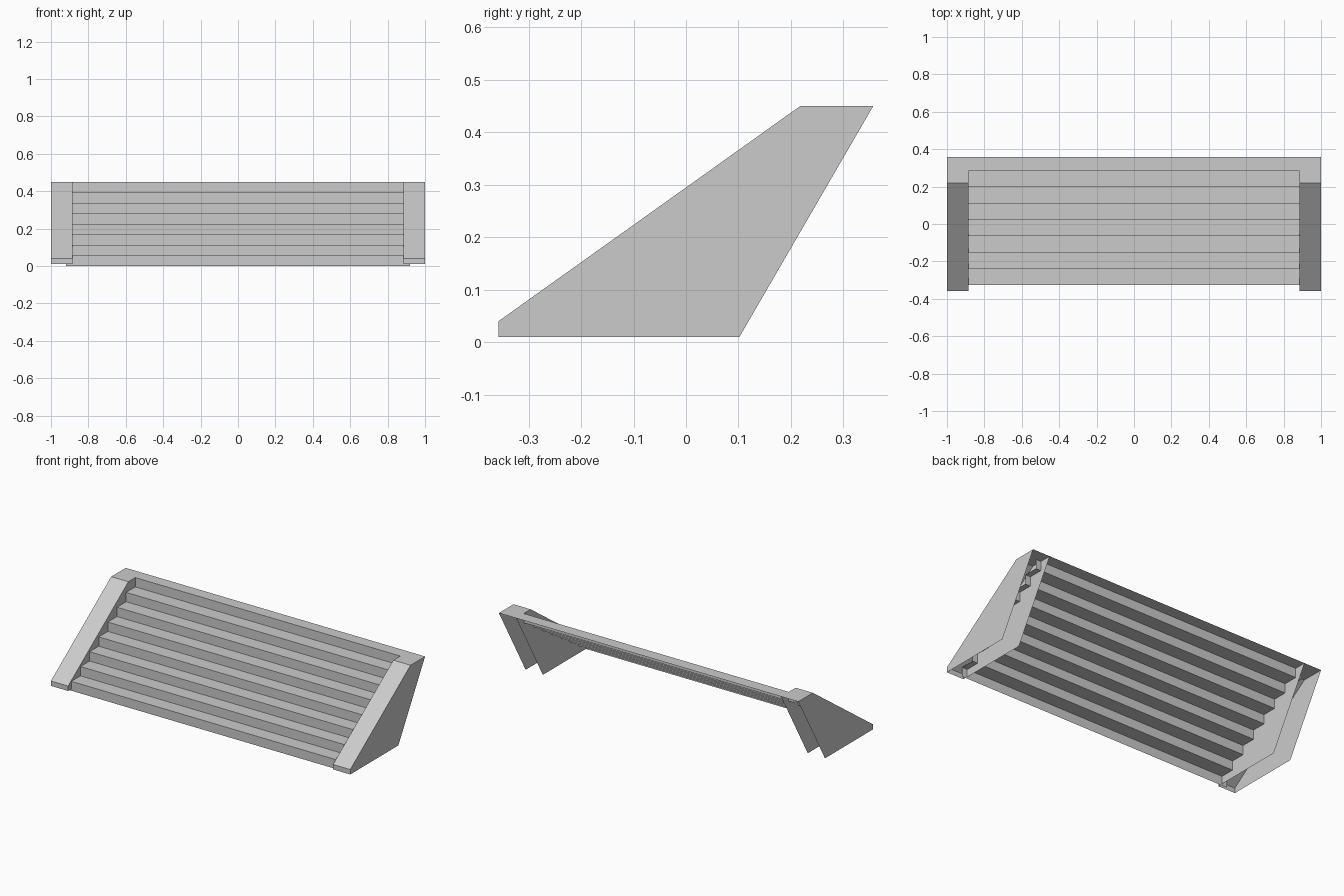
import bpy

cube = bpy.data.objects.get("Cube")
if cube:
    bpy.data.objects.remove(cube, do_unlink=True)

grey = bpy.data.materials.new("light grey")
grey.use_nodes = True
colour = (0.6, 0.6, 0.6, 1)
grey.diffuse_color = colour
grey.node_tree.nodes["Principled BSDF"].inputs["Base Color"].default_value = colour


def add_mesh(name, verts, faces):
    mesh = bpy.data.meshes.new(name)
    mesh.from_pydata(verts, [], faces)
    mesh.materials.append(grey)
    obj = bpy.data.objects.new(name, mesh)
    bpy.context.scene.collection.objects.link(obj)
    return obj


def sweep(profile, x0, x1):
    """Open sheet made by sweeping a (y, z) profile along x."""
    n = len(profile)
    verts = [(x, y, z) for x in (x0, x1) for y, z in profile]
    faces = [(i, i + n, i + n + 1, i + 1) for i in range(n - 1)]
    return verts, faces


# Folded sheet of risers and treads, running a little way into the side casings
STEPS = 8
FRONT, BACK, TOP = -0.326, 0.357, 0.45
run = (0.284 - FRONT) / (STEPS - 1)
rise = TOP / STEPS
stairs = []
for i in range(STEPS):
    y = FRONT + run * i
    stairs += [(y, rise * i), (y, rise * (i + 1))]
stairs.append((BACK, TOP))
add_mesh("stair_treads", *sweep(stairs, -0.92, 0.92))

# Side casings: two cheeks joined by a front lip, slope and cap; open below and behind
cheek = [(-0.357, 0.01), (-0.357, 0.04), (0.218, TOP), (BACK, TOP), (0.102, 0.01)]
for side, name in ((1, "left_casing"), (-1, "right_casing")):
    inner, outer = 0.885 * side, side
    verts, faces = sweep(cheek[:4], min(inner, outer), max(inner, outer))
    low = len(verts)
    verts += [(x, *cheek[4]) for x in (min(inner, outer), max(inner, outer))]
    faces += [(0, 1, 2, 3, low), (low + 1, 7, 6, 5, 4)]
    add_mesh(name, verts, faces)
